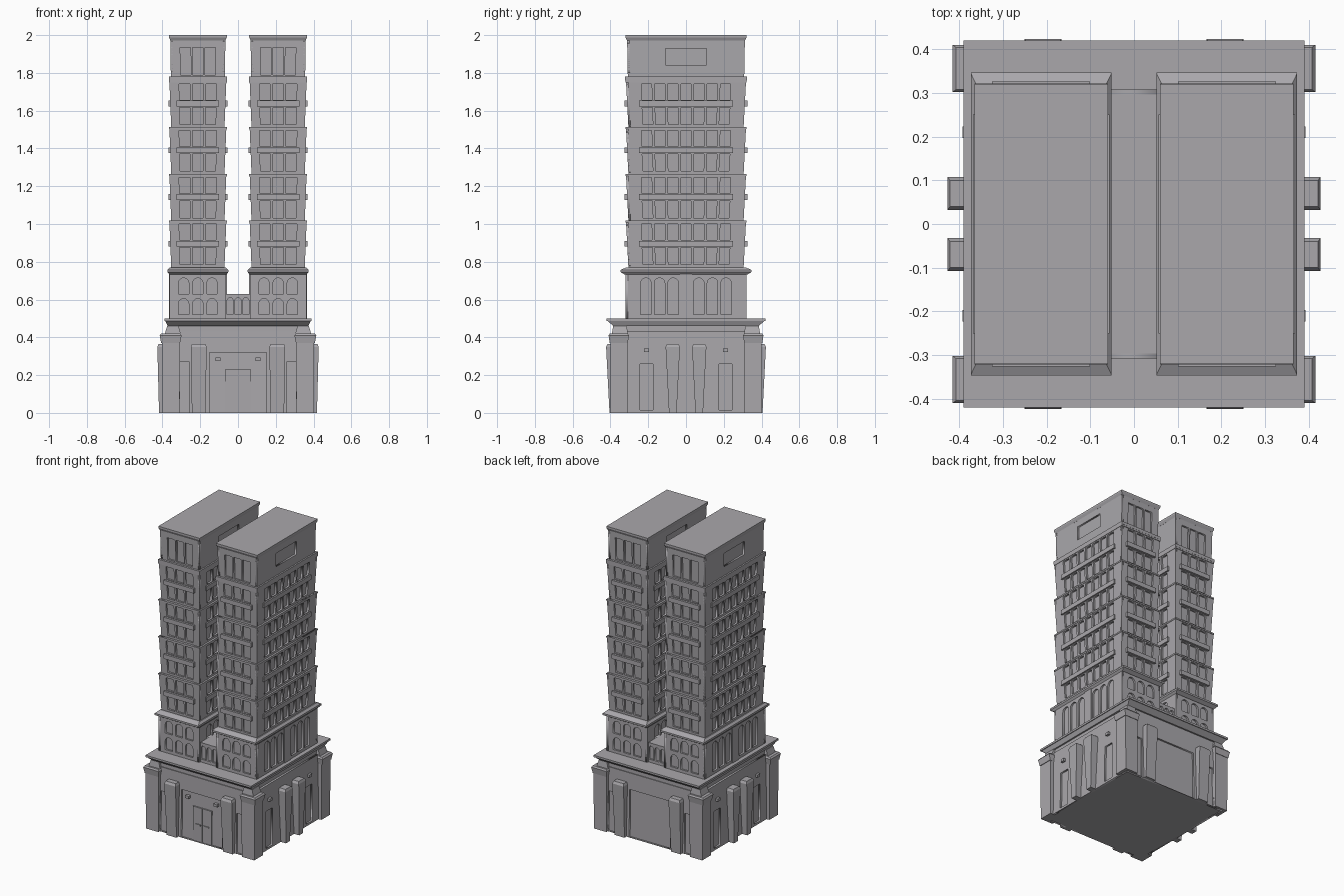
import bpy, bmesh, math

if "Cube" in bpy.data.objects:
    bpy.data.objects.remove(bpy.data.objects["Cube"])

stone = bpy.data.materials.new("warm_grey_stone")
stone.diffuse_color = (0.40, 0.39, 0.41, 1)
stone.use_nodes = True
stone.node_tree.nodes["Principled BSDF"].inputs["Base Color"].default_value = stone.diffuse_color


def finish(name, bm):
    me = bpy.data.meshes.new(name)
    bm.to_mesh(me)
    bm.free()
    me.materials.append(stone)
    ob = bpy.data.objects.new(name, me)
    bpy.context.collection.objects.link(ob)
    return ob


def frustum(bm, cx, cy, z0, hx0, hy0, z1, hx1, hy1):
    """Box with separate bottom and top half sizes."""
    corners = ((-1, -1), (1, -1), (1, 1), (-1, 1))
    lo = [bm.verts.new((cx + a * hx0, cy + b * hy0, z0)) for a, b in corners]
    hi = [bm.verts.new((cx + a * hx1, cy + b * hy1, z1)) for a, b in corners]
    bm.faces.new(lo[::-1])
    bm.faces.new(hi)
    for i in range(4):
        j = (i + 1) % 4
        bm.faces.new((lo[i], lo[j], hi[j], hi[i]))


def box(bm, cx, cy, z0, z1, hx, hy):
    frustum(bm, cx, cy, z0, hx, hy, z1, hx, hy)


def outline(u0, u1, v0, v1, arch):
    if not arch:
        return [(u0, v0), (u1, v0), (u1, v1), (u0, v1)]
    r, c = (u1 - u0) / 2, (u0 + u1) / 2
    return [(u0, v0), (u1, v0)] + [
        (c + r * math.cos(math.pi * k / 6), v1 - r + r * math.sin(math.pi * k / 6)) for k in range(7)]


def panel(bm, side, cx, cy, z0, z1, half0, half1, dist0, dist1, holes, depth):
    """Pierced wall facing one of four sides, leaning from dist0 to dist1."""
    cu = bpy.data.curves.new("panel_outline", 'CURVE')
    cu.dimensions = '2D'
    cu.fill_mode = 'BOTH'
    cu.extrude = depth / 2
    for pts in [outline(-half1, half1, z0, z1, False)] + [outline(*h) for h in holes]:
        s = cu.splines.new('POLY')
        s.points.add(len(pts) - 1)
        for p, (u, v) in zip(s.points, pts):
            p.co = (u, v, 0, 1)
        s.use_cyclic_u = True
    ob = bpy.data.objects.new("panel_outline", cu)
    me = bpy.data.meshes.new_from_object(ob)
    part = bmesh.new()
    part.from_mesh(me)
    bmesh.ops.remove_doubles(part, verts=part.verts, dist=1e-5)
    back = [f for f in part.faces if all(v.co.z < 0 for v in f.verts)]
    bmesh.ops.delete(part, geom=back, context='FACES')
    a = side * math.pi / 2
    sa, ca = math.sin(a), math.cos(a)
    for v in part.verts:
        u, z, w = v.co
        t = (z - z0) / (z1 - z0)
        u *= (half0 + (half1 - half0) * t) / half1
        d = dist0 + (dist1 - dist0) * t + w - depth / 2
        v.co = (cx + ca * u + sa * d, cy + sa * u - ca * d, z)
    part.to_mesh(me)
    part.free()
    bm.from_mesh(me)
    bpy.data.objects.remove(ob)
    bpy.data.curves.remove(cu)
    bpy.data.meshes.remove(me)


def facade(bm, cx, z0, z1, lo, hi, front, flank, depth=0.012, back=None):
    """Solid core wrapped by four pierced walls."""
    frustum(bm, cx, 0, z0, lo[0] - depth, lo[1] - depth, z1, hi[0] - depth, hi[1] - depth)
    for side in range(4):
        i = side % 2
        holes = flank if i else (back if side == 2 and back is not None else front)
        panel(bm, side, cx, 0, z0, z1, lo[i], hi[i], lo[1 - i], hi[1 - i], holes, depth)


def row(n, pitch, width, v0, v1, arch=False):
    out = []
    for k in range(n):
        c = (k - (n - 1) / 2) * pitch
        out.append((c - width / 2, c + width / 2, v0, v1, arch))
    return out


# Podium walls with entrance recess and niches
bm = bmesh.new()
niches = [(s - 0.025, s + 0.025, 0.003, 0.27, False) for s in (-0.28, 0.28)]
entry = [(-0.15, 0.15, 0.003, 0.32, False)] + niches
flank = [(s - 0.034, s + 0.034, 0.015, 0.26, False) for s in (-0.207, 0.207)]
facade(bm, 0, 0, 0.43, (0.38, 0.385), (0.375, 0.38), entry, flank)
finish("podium", bm)

# Podium cornice
bm = bmesh.new()
box(bm, 0, 0, 0.43, 0.46, 0.362, 0.375)
frustum(bm, 0, 0, 0.46, 0.372, 0.385, 0.487, 0.385, 0.415)
box(bm, 0, 0, 0.487, 0.5, 0.39, 0.42)
finish("podium_cornice", bm)

# Corner piers with caps and brackets
bm = bmesh.new()
for sx in (-1, 1):
    for sy in (-1, 1):
        frustum(bm, sx * 0.355, sy * 0.355, 0, 0.046, 0.046, 0.37, 0.048, 0.046)
        frustum(bm, sx * 0.357, sy * 0.356, 0.37, 0.050, 0.048, 0.41, 0.058, 0.054)
        frustum(bm, sx * 0.357, sy * 0.356, 0.41, 0.058, 0.054, 0.42, 0.050, 0.048)
        frustum(bm, sx * 0.345, sy * 0.35, 0.42, 0.042, 0.042, 0.46, 0.030, 0.036)
finish("corner_piers", bm)

# Buttresses, two on each side
bm = bmesh.new()
for s in (-1, 1):
    for t in (-1, 1):
        frustum(bm, t * 0.208, s * 0.385, 0, 0.036, 0.020, 0.35, 0.042, 0.038)
        frustum(bm, t * 0.208, s * 0.385, 0.35, 0.042, 0.038, 0.365, 0.036, 0.03)
        frustum(bm, s * 0.385, t * 0.070, 0, 0.033, 0.020, 0.35, 0.042, 0.038)
        frustum(bm, s * 0.385, t * 0.070, 0.35, 0.042, 0.038, 0.365, 0.036, 0.03)
finish("buttresses", bm)

# Entrance door, handles and wall lamps
bm = bmesh.new()
for s in (-1, 1):
    box(bm, s * 0.035, -0.373, 0, 0.23, 0.034, 0.006)
    box(bm, s * 0.03, -0.381, 0.112, 0.12, 0.02, 0.004)
    box(bm, s * 0.105, -0.378, 0.275, 0.292, 0.013, 0.012)
    for t in (-1, 1):
        box(bm, s * 0.38, t * 0.21, 0.322, 0.34, 0.012, 0.013)
finish("door_and_lamps", bm)

# Link between the towers
bm = bmesh.new()
facade(bm, 0, 0.5, 0.63, (0.075, 0.308), (0.075, 0.308), row(3, 0.042, 0.032, 0.52, 0.61, True), [])
finish("link_block", bm)

for s, label in ((-1, "left"), (1, "right")):
    cx = s * 0.2125

    # Arcaded lower storey
    bm = bmesh.new()
    arches = row(3, 0.075, 0.055, 0.52, 0.605, True) + row(3, 0.075, 0.055, 0.63, 0.715, True)
    side = []
    for c in (-0.14, 0.14):
        side += [(u0 + c, u1 + c, v0, v1, a) for u0, u1, v0, v1, a in row(3, 0.072, 0.056, 0.52, 0.715, True)]
    facade(bm, cx, 0.5, 0.735, (0.15, 0.32), (0.15, 0.32), arches, side)
    for t in (-1, 1):
        box(bm, cx + t * 0.14, 0, 0.5, 0.735, 0.014, 0.032)
    finish(label + "_arcade", bm)

    # Arcade cornice
    bm = bmesh.new()
    frustum(bm, cx, 0, 0.732, 0.150, 0.325, 0.745, 0.161, 0.345)
    box(bm, cx, 0, 0.745, 0.757, 0.161, 0.347)
    frustum(bm, cx, 0, 0.757, 0.161, 0.345, 0.77, 0.148, 0.318)
    finish(label + "_arcade_cornice", bm)

    # Four flared window modules with balcony bands
    bm = bmesh.new()
    bands = bmesh.new()
    for k in range(4):
        z0 = 0.77 + 0.2475 * k
        z1 = z0 + 0.2475
        front, flank = [], []
        for v0, v1 in ((z0 + 0.015, z0 + 0.105), (z0 + 0.145, z0 + 0.23)):
            front += row(3, 0.071, 0.058, v0, v1)
            flank += row(7, 0.07, 0.055, v0, v1)
        facade(bm, cx, z0, z1, (0.141, 0.305), (0.151, 0.318), front, flank)
        box(bands, cx, 0, z0 + 0.11, z0 + 0.14, 0.156, 0.25)
        box(bands, cx, 0, z0 + 0.11, z0 + 0.14, 0.112, 0.326)
        box(bands, cx, 0, z1 - 0.010, z1, 0.153, 0.321)
    finish(label + "_window_modules", bm)
    finish(label + "_balcony_bands", bands)

    # Crown storey with roof slab
    bm = bmesh.new()
    front = row(3, 0.066, 0.056, 1.79, 1.935)
    flank = [(-0.108, 0.108, 1.84, 1.93, False)]
    facade(bm, cx, 1.775, 1.985, (0.143, 0.308), (0.146, 0.312), front, flank)
    box(bm, cx, 0, 1.76, 1.78, 0.153, 0.322)
    frustum(bm, cx, 0, 1.972, 0.146, 0.312, 1.988, 0.153, 0.32)
    box(bm, cx, 0, 1.988, 2.0, 0.153, 0.32)
    finish(label + "_crown", bm)
